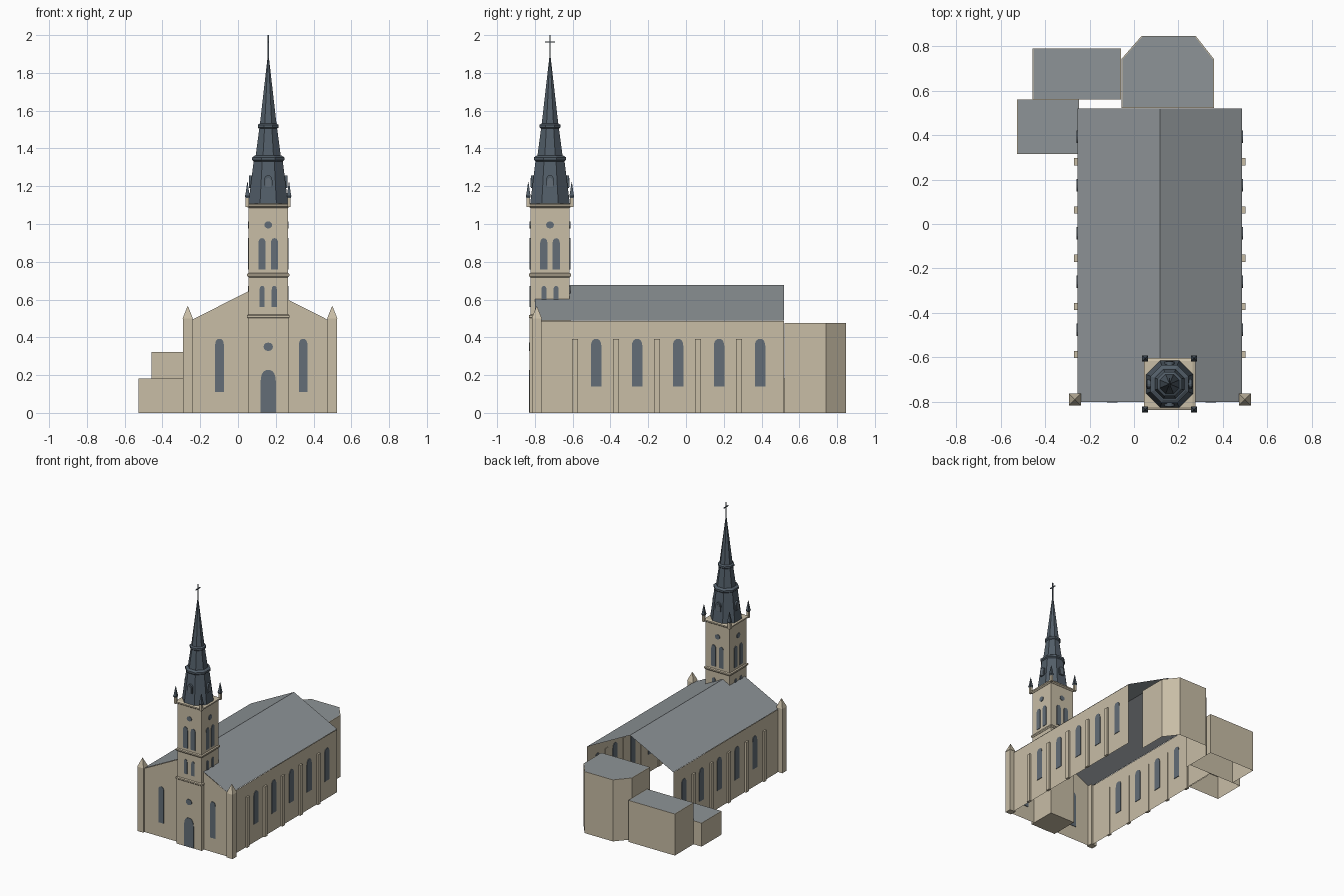
import bpy, math
from mathutils import Vector, Matrix

if "Cube" in bpy.data.objects:
    bpy.data.objects.remove(bpy.data.objects["Cube"], do_unlink=True)


def material(name, rgb):
    m = bpy.data.materials.new(name)
    m.use_nodes = True
    m.diffuse_color = (*rgb, 1)
    m.node_tree.nodes["Principled BSDF"].inputs["Base Color"].default_value = (*rgb, 1)
    return m


STONE = material("sandstone", (0.58, 0.51, 0.38))
ROOF = material("grey_roof", (0.27, 0.295, 0.31))
SLATE = material("dark_slate", (0.085, 0.112, 0.14))
GLASS = material("blue_grey_glass", (0.125, 0.155, 0.185))


def mesh(name, verts, faces, *mats):
    me = bpy.data.meshes.new(name)
    me.from_pydata([tuple(v) for v in verts], [], faces)
    for m in mats:
        me.materials.append(m)
    me.update()
    ob = bpy.data.objects.new(name, me)
    bpy.context.collection.objects.link(ob)
    return ob


def box(name, x0, x1, y0, y1, z0, z1, mat):
    return loft(name, [[(x, y, z) for x, y in ((x0, y0), (x1, y0), (x1, y1), (x0, y1))]
                       for z in (z0, z1)], mat)


def loft(name, rings, mat):
    """Skin a stack of equal rings and cap both ends."""
    n = len(rings[0])
    verts = [v for ring in rings for v in ring]
    faces = [(k * n + i, k * n + (i + 1) % n, (k + 1) * n + (i + 1) % n, (k + 1) * n + i)
             for k in range(len(rings) - 1) for i in range(n)]
    faces += [tuple(reversed(range(n))), tuple(range(len(verts) - n, len(verts)))]
    return mesh(name, verts, faces, mat)


def turned(name, cx, cy, profile, sides, mat):
    """Flat-sided tapering shape; profile gives (half width across flats, z)."""
    step = math.tau / sides
    k = 1 / math.cos(step / 2)
    rings = [[(cx + r * k * math.cos(step * (i + .5)), cy + r * k * math.sin(step * (i + .5)), z)
              for i in range(sides)] for r, z in profile]
    return loft(name, rings, mat)


def arch(w, z0, z1):
    """Pointed arch outline, centred on u = 0."""
    h, rise, n = w / 2, w * 0.72, 5
    side = [(h * math.cos(t * math.pi / 2) ** 0.8, z1 - rise + rise * math.sin(t * math.pi / 2))
            for t in (i / n for i in range(n))]
    return [(-h, z0), (h, z0)] + side + [(0, z1)] + [(-u, z) for u, z in reversed(side)]


def oculus(r, z):
    return [(r * math.cos(a), z + r * .9 * math.sin(a)) for a in (i * math.tau / 12 for i in range(12))]


def plate(name, outline, origin, turn, u=0, depth=0.004, mat=GLASS):
    """Thin plate standing on a wall; turn 0 faces the front, then counter-clockwise."""
    rot = Matrix.Rotation(turn * math.pi / 2, 4, 'Z')
    rings = [[Vector(origin) + rot @ Vector((u + a, d, z)) for a, z in outline]
             for d in (depth, -depth)]
    return loft(name, rings, mat)


# Nave: open underneath and at the back
XL, XR, XM, YF, YB, EAVE, RIDGE = -0.255, 0.487, 0.116, -0.80, 0.52, 0.487, 0.675
mesh("nave_walls",
     [(XL, YB, 0), (XL, YF, 0), (XR, YF, 0), (XR, YB, 0), (XL, YB, EAVE), (XL, YF, EAVE),
      (XR, YF, EAVE), (XR, YB, EAVE), (XM, YF, RIDGE)],
     [(0, 1, 5, 4), (1, 2, 6, 8, 5), (2, 3, 7, 6)], STONE)
mesh("nave_roof", [(x, y, z + .002) for y in (YF, YB) for x, z in ((XL, EAVE), (XM, RIDGE), (XR, EAVE))],
     [(0, 1, 4, 3), (1, 2, 5, 4)], ROOF)

# Side windows and buttresses
for side, x, turn in (("left", XR, 1), ("right", XL, 3)):
    out = 1 if turn == 1 else -1
    for i in range(5):
        y = -0.588 + i * 0.217
        box(f"buttress_{side}_{i}", *sorted((x - out * .005, x + out * .014)), y - .016, y + .016, 0, 0.39, STONE)
        plate(f"nave_window_{side}_{i}", arch(.056, .14, .392), (x, y + .112, 0), turn)
for i, x in enumerate((-0.098, 0.345)):
    plate(f"front_window_{i}", arch(.046, .11, .392), (x, YF, 0), 0)

# Corner turrets with pyramid caps
for side, x in (("left", 0.499), ("right", -0.266)):
    turned(f"turret_{side}", x, -0.79, [(.025, 0), (.025, .50)], 4, STONE)
    turned(f"turret_cap_{side}", x, -0.79, [(.027, .50), (.0008, .566)], 4, STONE)


def annex(name, plan, top, closed=True):
    """Flat-roofed outbuilding, open below, with a narrow stone rim round its roof."""
    n = len(plan)
    c = Vector((sum(p[0] for p in plan) / n, sum(p[1] for p in plan) / n))
    inner = [c + (Vector(p) - c) * 0.975 for p in plan]
    verts = [(*p, 0) for p in plan] + [(*p, top) for p in plan] + [(*p, top) for p in inner]
    walls = [(i, (i + 1) % n, n + (i + 1) % n, n + i) for i in range(0 if closed else 1, n)]
    rim = [(n + i, n + (i + 1) % n, 2 * n + (i + 1) % n, 2 * n + i) for i in range(n)]
    ob = mesh(name, verts, walls + rim + [tuple(range(2 * n, 3 * n))], STONE, ROOF)
    ob.data.polygons[-1].material_index = 1


annex("apse", [(-.057, .522), (.36, .522), (.36, .742), (.277, .847), (.035, .847), (-.057, .742)],
      0.477, closed=False)
annex("back_annex", [(-.457, .56), (-.058, .56), (-.058, .79), (-.457, .79)], 0.322)
annex("side_annex", [(-.526, .315), (-.247, .315), (-.247, .56), (-.526, .56)], 0.182)

# Tower shaft and string courses
TX, TY = 0.16, -0.72
turned("tower", TX, TY, [(.108, 0), (.108, .51), (.104, .51), (.104, 1.10)], 4, STONE)
for i, (z, r) in enumerate(((.51, .112), (.73, .112), (1.098, .116))):
    turned(f"string_course_{i}", TX, TY, [(.105, z - .012), (r, z - .004), (r, z + .006), (.104, z + .011)], 4, STONE)

# Tower openings
for turn in range(4):
    d = Matrix.Rotation(turn * math.pi / 2, 3, 'Z') @ Vector((0, -.104, 0))
    at = (TX + d.x, TY + d.y, 0)
    plate(f"tower_oculus_{turn}", oculus(.021, .995), at, turn)
    for s in (-1, 1):
        plate(f"belfry_window_{turn}_{s}", arch(.038, .76, .925), at, turn, s * .033)
        plate(f"lower_window_{turn}_{s}", arch(.027, .56, .672), at, turn, s * .032)
plate("door", arch(.08, 0.002, .228), (TX, TY - .108, 0), 0)
plate("door_oculus", oculus(.025, .35), (TX, TY - .108, 0), 0)

# Spire in three tiers, with moulded bands
turned("spire_lower", TX, TY, [(.105, 1.108), (.076, 1.34)], 8, SLATE)
turned("spire_middle", TX, TY, [(.068, 1.35), (.046, 1.515)], 8, SLATE)
turned("spire_upper", TX, TY, [(.045, 1.52), (.001, 1.905)], 8, SLATE)
for name, z, r in (("lower", 1.347, .085), ("upper", 1.519, .055)):
    turned(f"spire_band_{name}", TX, TY,
           [(r - .009, z - .016), (r, z - .008), (r, z + .006), (r - .015, z + .016)], 8, SLATE)

# Dormers on the four main spire faces
for turn in range(4):
    rot = Matrix.Rotation(turn * math.pi / 2, 3, 'Z')
    d, e = rot @ Vector((0, -.09, 0)), rot @ Vector((0, -.101, 0))
    plate(f"dormer_{turn}", arch(.044, 1.19, 1.258), (TX + d.x, TY + d.y, 0), turn, depth=.011, mat=SLATE)
    plate(f"dormer_opening_{turn}", arch(.03, 1.195, 1.243), (TX + e.x, TY + e.y, 0), turn, depth=.002)

# Corner pinnacles
for sx in (-1, 1):
    for sy in (-1, 1):
        x, y = TX + sx * .11, TY + sy * .115
        turned(f"pinnacle_base_{sx}_{sy}", x, y, [(.009, 1.09), (.009, 1.145)], 4, STONE)
        turned(f"pinnacle_cap_{sx}_{sy}", x, y, [(.008, 1.135), (.013, 1.147), (.010, 1.16), (.001, 1.222)], 4, SLATE)

# Cross
box("cross_post", TX - .003, TX + .003, TY - .003, TY + .003, 1.88, 2.0, SLATE)
box("cross_arm", TX - .003, TX + .003, TY - .027, TY + .027, 1.961, 1.967, SLATE)
